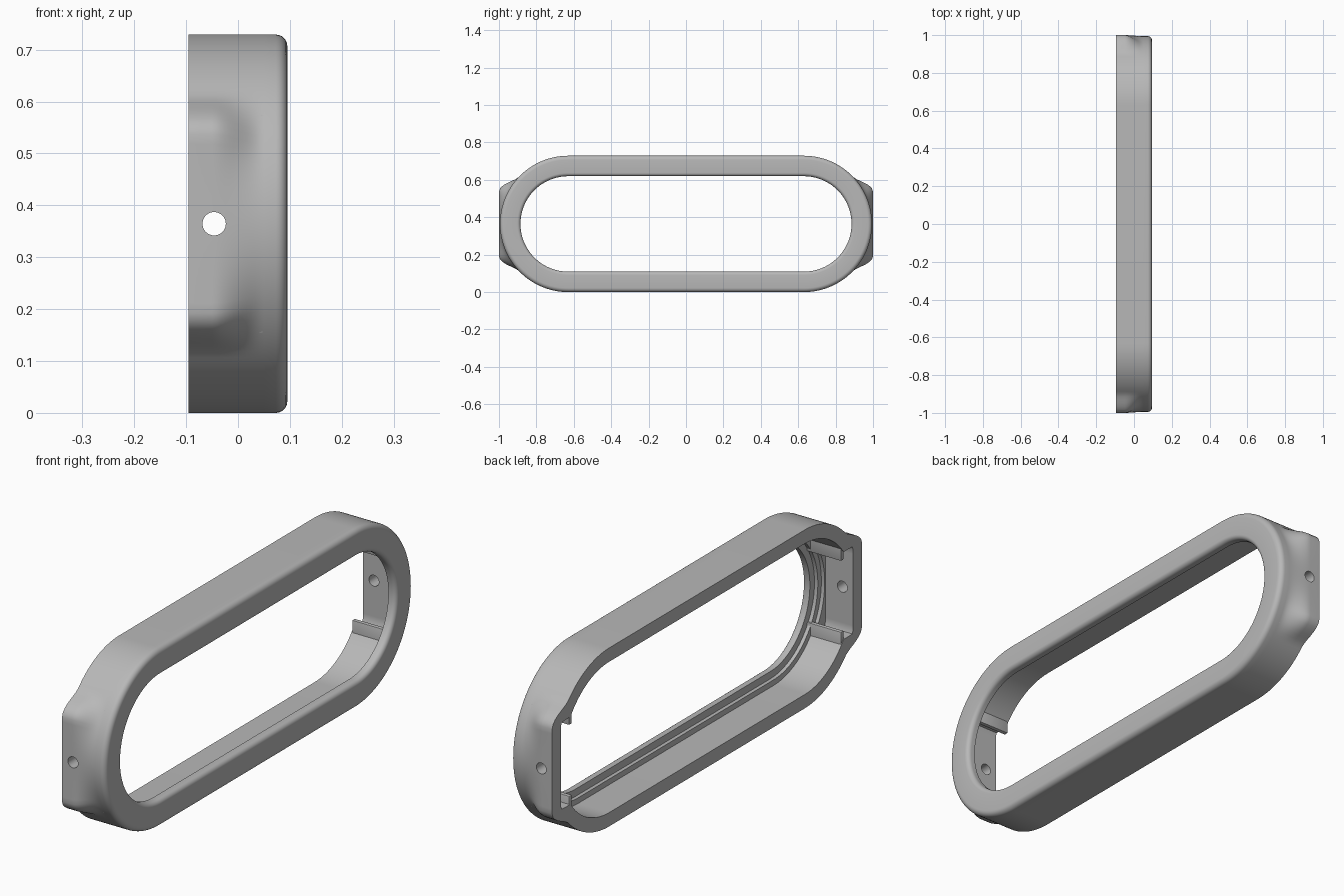
import bpy, bmesh, math
from math import sin, cos, pi, radians, tan

cube = bpy.data.objects.get("Cube")
if cube:
    bpy.data.objects.remove(cube, do_unlink=True)

MID = 0.3645        # height of the centre line
END = 0.63          # y of the round end centres
STEPS = 72          # segments in each round end

grey = bpy.data.materials.new("grey_plastic")
grey.use_nodes = True
colour = (0.48, 0.48, 0.48, 1)
grey.diffuse_color = colour
grey.node_tree.nodes["Principled BSDF"].inputs["Base Color"].default_value = colour


def smooth(t):
    t = max(0.0, min(1.0, t))
    return t * t * (3 - 2 * t)


def bump(angle, base, flat, start, stop):
    """Extra radius that squares a round end off to a flat of half length 'flat'."""
    a = abs(angle)
    full = flat / cos(min(a, radians(start))) - base
    return full * (1 - smooth((a - radians(start)) / radians(stop - start)))


def finish(obj, angle=35):
    obj.data.materials.clear()
    obj.data.materials.append(grey)
    bpy.ops.object.select_all(action='DESELECT')
    obj.select_set(True)
    bpy.context.view_layer.objects.active = obj
    bpy.ops.object.shade_smooth_by_angle(angle=radians(angle))


def make_object(name, bm):
    mesh = bpy.data.meshes.new(name)
    bm.to_mesh(mesh)
    bm.free()
    obj = bpy.data.objects.new(name, mesh)
    bpy.context.collection.objects.link(obj)
    return obj


# Cross-section of the frame: (x, radius, outer ear amount, pocket amount)
section = [(-0.095, MID, 1, 0)]
for i in range(13):
    x = -0.05 + 0.1 * i / 12
    section.append((x, MID, 1 - smooth(i / 12), 0))
for i in range(7):                       # rounded outer front edge
    a = pi / 2 * i / 6
    section.append((0.073 + 0.022 * sin(a), MID - 0.022 + 0.022 * cos(a), 0, 0))
for i in range(7):                       # rounded inner front edge
    a = pi / 2 * i / 6
    section.append((0.077 + 0.018 * cos(a), 0.273 - 0.018 * sin(a), 0, 0))
section += [(0.06, 0.255, 0, 0), (0.06, 0.285, 0, 0), (0.045, 0.285, 0, 0),
            (0.045, 0.308, 0, 0), (0.03, 0.308, 0, 0),
            (0.03, 0.308, 0, 1), (-0.095, 0.308, 0, 1)]

# Sweep the section round the long oval path
path = [(side, -pi / 2 + pi * i / STEPS) for side in (1, -1) for i in range(STEPS + 1)]
bm = bmesh.new()
rings = []
for side, a in path:
    ring = []
    for x, r, ear, pocket in section:
        radius = r + ear * bump(a, MID, 0.37, 26, 44) + pocket * bump(a, 0.308, 0.313, 29, 36)
        ring.append(bm.verts.new((x, side * (END + radius * cos(a)), MID + side * radius * sin(a))))
    rings.append(ring)
n = len(section)
for k, ring in enumerate(rings):
    nxt = rings[(k + 1) % len(rings)]
    for j in range(n):
        bm.faces.new((ring[j], ring[(j + 1) % n], nxt[(j + 1) % n], nxt[j]))
bmesh.ops.remove_doubles(bm, verts=bm.verts, dist=0.00001)
bmesh.ops.recalc_face_normals(bm, faces=bm.faces)
frame = make_object("frame", bm)

# Screw hole through both ends
bpy.ops.mesh.primitive_cylinder_add(vertices=40, radius=0.0225, depth=3,
                                    location=(-0.046, 0, MID), rotation=(pi / 2, 0, 0))
cutter = bpy.context.object
cutter.name = "screw_hole_cutter"
cutter.hide_render = True
cut = frame.modifiers.new("screw_holes", 'BOOLEAN')
cut.operation = 'DIFFERENCE'
cut.solver = 'EXACT'
cut.object = cutter
bpy.context.view_layer.objects.active = frame
bpy.ops.object.modifier_apply(modifier=cut.name)
bpy.data.objects.remove(cutter, do_unlink=True)
finish(frame)


def block(name, low, high, bevel):
    """Box between two corners with softened edges."""
    bm = bmesh.new()
    bmesh.ops.create_cube(bm, size=1)
    for v in bm.verts:
        v.co = [(a + b) / 2 + c * (b - a) for a, b, c in zip(low, high, v.co)]
    bmesh.ops.bevel(bm, geom=bm.edges[:], offset=bevel, segments=2, affect='EDGES', profile=0.5)
    finish(make_object(name, bm))


# Four retaining clips: a plate facing inward and a short leg to the wall
for end, s in (("back", 1), ("front", -1)):
    for level, t in (("upper", 1), ("lower", -1)):
        ys = sorted((s * 0.868, s * 0.886))
        zs = sorted((MID + t * 0.145, MID + t * 0.25))
        block(f"{end}_{level}_clip", (-0.093, ys[0], zs[0]), (0.065, ys[1], zs[1]), 0.004)
        ys = sorted((s * 0.87, s * 0.93))
        zs = sorted((MID + t * 0.19, MID + t * 0.21))
        block(f"{end}_{level}_clip_leg", (-0.09, ys[0], zs[0]), (0.05, ys[1], zs[1]), 0.003)
